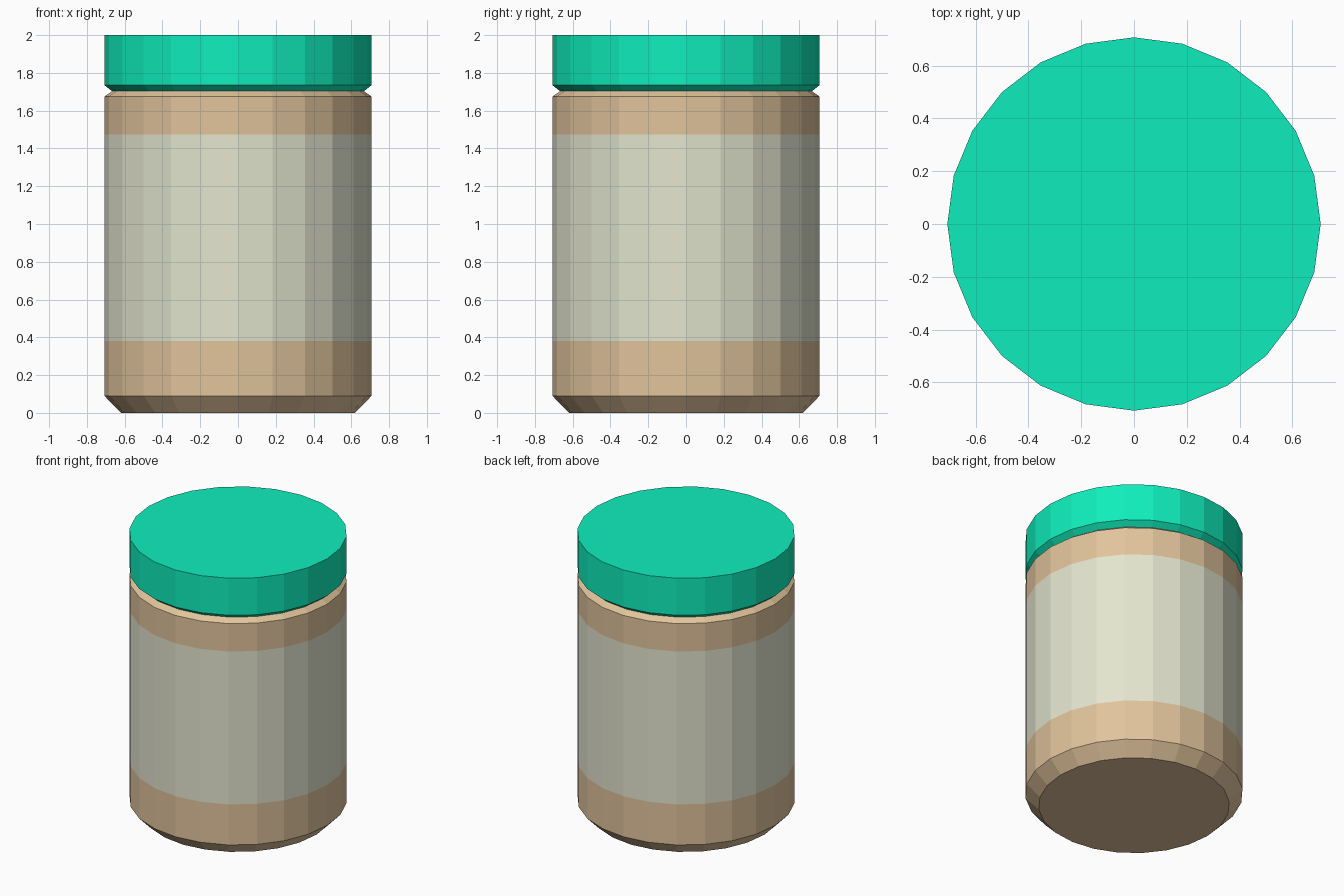
import bpy, bmesh, math

if "Cube" in bpy.data.objects:
    bpy.data.objects.remove(bpy.data.objects["Cube"])

SIDES = 24
R = 0.707


def material(name, rgb):
    # sRGB 0-255 to linear colour
    lin = [c / 255 / 12.92 if c < 11 else ((c / 255 + 0.055) / 1.055) ** 2.4 for c in rgb]
    m = bpy.data.materials.new(name)
    m.diffuse_color = (*lin, 1)
    m.use_nodes = True
    m.node_tree.nodes["Principled BSDF"].inputs["Base Color"].default_value = m.diffuse_color
    return m


def lathe(name, profile, mats, bands=None, cap_bottom=False, cap_top=False):
    """Revolve (radius, z) points; bands gives a material index per profile segment."""
    bm = bmesh.new()
    rings = []
    for r, z in profile:
        angles = [2 * math.pi * i / SIDES for i in range(SIDES)]
        rings.append([bm.verts.new((r * math.cos(a), r * math.sin(a), z)) for a in angles])
    for k, (lo, hi) in enumerate(zip(rings, rings[1:])):
        for i in range(SIDES):
            j = (i + 1) % SIDES
            f = bm.faces.new((lo[i], lo[j], hi[j], hi[i]))
            f.material_index = bands[k] if bands else 0
    if cap_bottom:
        bm.faces.new(rings[0][::-1])
    if cap_top:
        bm.faces.new(rings[-1])
    mesh = bpy.data.meshes.new(name)
    bm.to_mesh(mesh)
    bm.free()
    for m in mats:
        mesh.materials.append(m)
    obj = bpy.data.objects.new(name, mesh)
    bpy.context.collection.objects.link(obj)
    return obj


tan = material("jar_tan", (225, 196, 156))
cream = material("label_cream", (227, 229, 207))
green = material("lid_green", (15, 238, 188))

# Jar body: chamfered foot, straight wall with label band, short neck
lathe("jar_body",
      [(0.62, 0), (R, 0.09), (R, 0.38), (R, 1.475), (R, 1.675), (0.667, 1.703)],
      [tan, cream], bands=[0, 0, 1, 0, 0], cap_bottom=True)

# Screw lid: chamfered lower edge and flat top, meeting the neck
lathe("lid", [(0.667, 1.703), (R, 1.735), (R, 2.0)], [green], cap_top=True)
